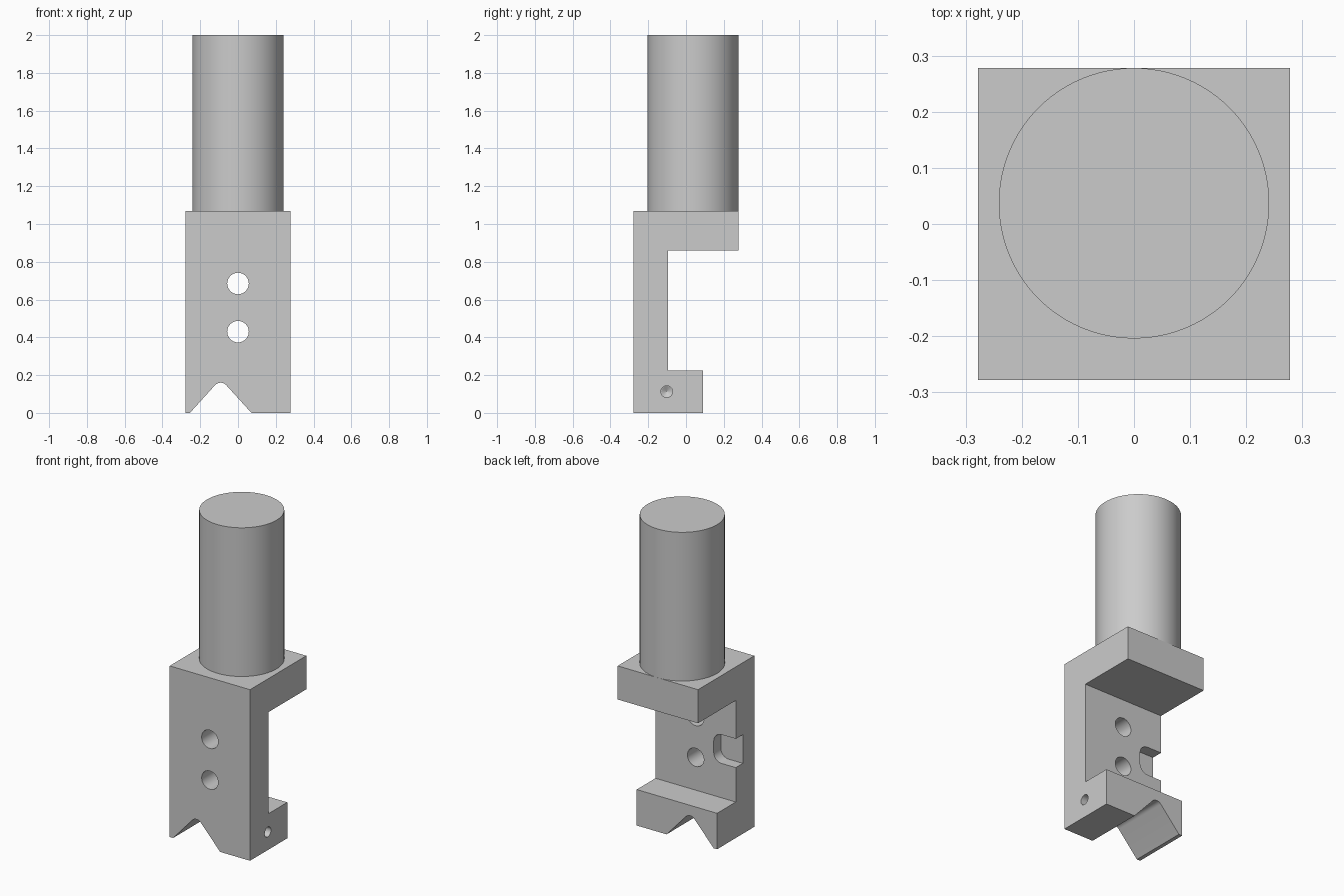
import bpy, bmesh
from math import pi, sin, cos
from mathutils import Matrix, Vector

if "Cube" in bpy.data.objects:
    bpy.data.objects.remove(bpy.data.objects["Cube"], do_unlink=True)

grey = bpy.data.materials.new("machined_grey")
grey.use_nodes = True
colour = (0.6, 0.6, 0.6, 1)
grey.diffuse_color = colour
grey.node_tree.nodes["Principled BSDF"].inputs["Base Color"].default_value = colour

HALF = 0.278       # half width of the bracket
SPINE_BACK = -0.095


def finish(name, bm):
    bmesh.ops.recalc_face_normals(bm, faces=bm.faces)
    mesh = bpy.data.meshes.new(name)
    bm.to_mesh(mesh)
    bm.free()
    obj = bpy.data.objects.new(name, mesh)
    bpy.context.collection.objects.link(obj)
    mesh.materials.append(grey)
    return obj


def prism(name, points, move):
    """Extrude a closed outline of 3D points along a vector."""
    bm = bmesh.new()
    face = bm.faces.new([bm.verts.new(p) for p in points])
    new = bmesh.ops.extrude_face_region(bm, geom=[face])["geom"]
    bmesh.ops.translate(bm, vec=move,
                        verts=[g for g in new if isinstance(g, bmesh.types.BMVert)])
    return finish(name, bm)


def rod(name, centre, radius, depth, axis="Z", tip=None, sides=48):
    bm = bmesh.new()
    turn = Matrix.Identity(4) if axis == "Z" else Matrix.Rotation(pi / 2, 4, axis)
    bmesh.ops.create_cone(bm, cap_ends=True, segments=sides, radius1=radius if tip is None else tip,
                          radius2=radius, depth=depth,
                          matrix=Matrix.Translation(centre) @ turn)
    return finish(name, bm)


def arc(cx, cz, r, start, end, steps=8):
    return [(cx + r * cos(start + (end - start) * i / steps),
             cz + r * sin(start + (end - start) * i / steps)) for i in range(steps + 1)]


def smooth(obj):
    bpy.ops.object.select_all(action="DESELECT")
    obj.select_set(True)
    bpy.context.view_layer.objects.active = obj
    bpy.ops.object.shade_smooth_by_angle(angle=0.5)


def cut(obj, cutter):
    cutter.hide_render = True
    mod = obj.modifiers.new("cut", "BOOLEAN")
    mod.operation = "DIFFERENCE"
    mod.solver = "EXACT"
    mod.object = cutter
    bpy.context.view_layer.objects.active = obj
    bpy.ops.object.modifier_apply(modifier=mod.name)
    bpy.data.objects.remove(cutter, do_unlink=True)


# Bracket: side outline of top plate, spine and foot
side = [(-HALF, 0), (0.09, 0), (0.09, 0.225), (SPINE_BACK, 0.225),
        (SPINE_BACK, 0.86), (HALF, 0.86), (HALF, 1.07), (-HALF, 1.07)]
bracket = prism("bracket", [(-HALF, y, z) for y, z in side], Vector((2 * HALF, 0, 0)))

# Two bolt holes through the spine
for z in (0.43, 0.685):
    cut(bracket, rod("bolt_hole", (0, -0.2, z), 0.057, 0.4, "X"))

# Round-topped V groove under the foot
groove = [(-0.295, -0.045), (0.112, -0.045)] + arc(-0.092, 0.12, 0.04, pi * 0.23, pi * 0.77)
cut(bracket, prism("v_groove", [(x, -0.4, z) for x, z in groove], Vector((0, 0.8, 0))))

# Rounded pocket in the back of the spine, open at the edge
pocket = ([(-0.4, 0.44)] + arc(-0.18, 0.495, 0.055, -pi / 2, 0)
          + arc(-0.18, 0.565, 0.055, 0, pi / 2) + [(-0.4, 0.62)])
cut(bracket, prism("pocket", [(x, SPINE_BACK - 0.07, z) for x, z in pocket],
                   Vector((0, 0.2, 0))))

# Blind drilled hole with a conical end in the side of the foot
hole_y, hole_z = -0.102, 0.113
drill = rod("drill", (0.23, hole_y, hole_z), 0.031, 0.2, "Y", sides=32)
cut(bracket, drill)
cut(bracket, rod("drill_tip", (0.122, hole_y, hole_z), 0.031, 0.018, "Y", tip=0.001, sides=32))
smooth(bracket)

# Round shank standing on the top plate
shank = rod("shank", (0, 0.037, 1.535), 0.241, 0.93, sides=96)
smooth(shank)
